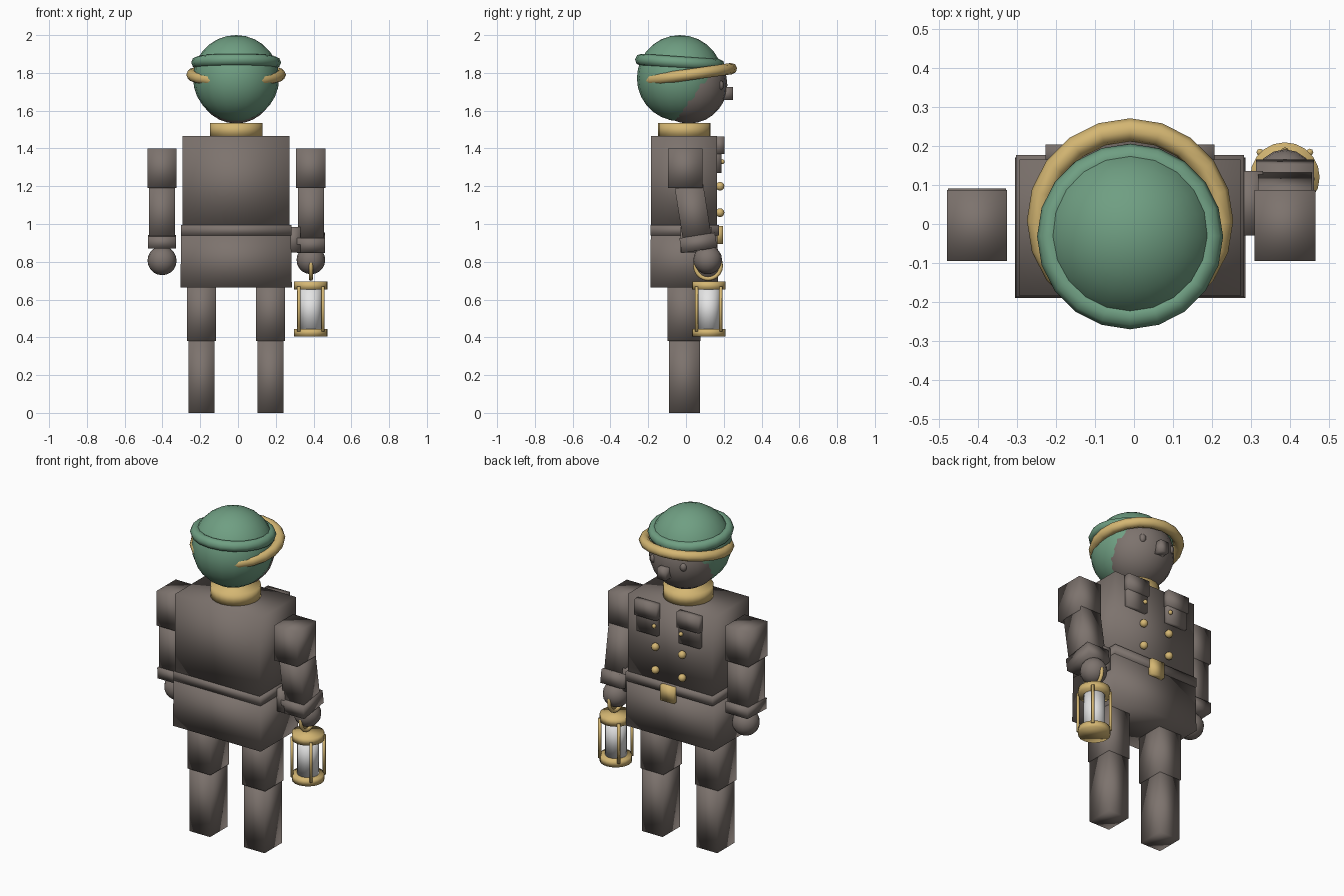
import bpy, bmesh, math
from mathutils import Matrix, Vector

if "Cube" in bpy.data.objects:
    bpy.data.objects.remove(bpy.data.objects["Cube"])


def material(name, r, g, b):
    m = bpy.data.materials.new(name)
    m.diffuse_color = (r, g, b, 1)
    m.use_nodes = True
    m.node_tree.nodes["Principled BSDF"].inputs["Base Color"].default_value = m.diffuse_color
    return m


CLOTH = material("grey_brown", 0.205, 0.172, 0.155)
GOLD = material("gold", 0.66, 0.47, 0.17)
GREEN = material("soft_green", 0.16, 0.345, 0.225)
GLASS = material("pale_glass", 0.78, 0.78, 0.78)
CX = -0.01  # middle line of the body


def finish(bm, name, mat):
    me = bpy.data.meshes.new(name)
    bmesh.ops.recalc_face_normals(bm, faces=bm.faces)
    for f in bm.faces:
        f.smooth = True
    bm.to_mesh(me)
    bm.free()
    me.materials.append(mat)
    ob = bpy.data.objects.new(name, me)
    bpy.context.collection.objects.link(ob)
    return ob


def box(name, x, y, z, mat=CLOTH, tilt=0, taper=1):
    """Box from (min, max) ranges; tilt about x in degrees, taper scales the top."""
    bm = bmesh.new()
    bmesh.ops.create_cube(bm, size=1)
    for v in bm.verts:
        k = taper if v.co.z > 0 else 1
        v.co = Vector((v.co.x * (x[1] - x[0]) * k, v.co.y * (y[1] - y[0]) * k, v.co.z * (z[1] - z[0])))
    c = Vector((sum(x) / 2, sum(y) / 2, sum(z) / 2))
    bm.transform(Matrix.Translation(c) @ Matrix.Rotation(math.radians(tilt), 4, 'X'))
    return finish(bm, name, mat)


def ball(name, c, r, mat, u=16, v=10, scale=(1, 1, 1)):
    bm = bmesh.new()
    bmesh.ops.create_uvsphere(bm, u_segments=u, v_segments=v, radius=r)
    bm.transform(Matrix.Translation(c) @ Matrix.Diagonal((*scale, 1)))
    return finish(bm, name, mat)


def drum(name, x, y, z, r, mat, n=20):
    bm = bmesh.new()
    bmesh.ops.create_cone(bm, cap_ends=True, segments=n, radius1=r, radius2=r, depth=z[1] - z[0])
    bm.transform(Matrix.Translation((x, y, sum(z) / 2)))
    return finish(bm, name, mat)


def ring(name, c, major, minor, mat, rot, n=20, m=8):
    bm = bmesh.new()
    grid = []
    for i in range(n):
        a = math.tau * (i + 0.0) / n + math.pi / 2
        row = []
        for j in range(m):
            b = math.tau * j / m
            d = major + minor * math.cos(b)
            row.append(bm.verts.new((d * math.cos(a), d * math.sin(a), minor * math.sin(b))))
        grid.append(row)
    for i in range(n):
        for j in range(m):
            i2, j2 = (i + 1) % n, (j + 1) % m
            bm.faces.new((grid[i][j], grid[i2][j], grid[i2][j2], grid[i][j2]))
    bm.transform(Matrix.Translation(c) @ rot)
    return finish(bm, name, mat)


def rot(deg, axis):
    return Matrix.Rotation(math.radians(deg), 4, axis)


def span(c, half):
    return (c - half, c + half)


# legs
for side, s in (("left", -1), ("right", 1)):
    x = CX + s * 0.183
    box(side + "_lower_leg", span(x, 0.069), (-0.09, 0.075), (0, 0.385))
    box(side + "_upper_leg", span(x, 0.077), (-0.097, 0.078), (0.38, 0.70))

# body
box("coat_skirt", span(CX, 0.295), (-0.189, 0.17), (0.665, 0.95), taper=0.985)
box("belt", span(CX, 0.292), (-0.187, 0.176), (0.94, 0.995))
box("coat", span(CX, 0.283), (-0.184, 0.165), (0.98, 1.465))
box("belt_buckle", span(CX, 0.045), (0.15, 0.197), (0.895, 0.99), GOLD)
box("hip_pouch", (0.26, 0.33), (-0.03, 0.135), (0.85, 0.985))

# chest pockets and buttons
for side, s in (("left", -1), ("right", 1)):
    box(side + "_pocket", span(CX + s * 0.142, 0.07), (0.15, 0.188), (1.27, 1.46))
    box(side + "_pocket_flap", span(CX + s * 0.142, 0.074), (0.15, 0.203), (1.37, 1.463))
    ball(side + "_pocket_button", (CX + s * 0.09, 0.192, 1.33), 0.013, GOLD, 10, 6)
    for i, z in enumerate((1.06, 1.2)):
        ball(f"{side}_button_{i}", (CX + s * 0.09, 0.18, z), 0.023, GOLD, 12, 8)

# straight arm
AX = -0.402
box("left_upper_arm", span(AX, 0.077), (-0.095, 0.087), (1.19, 1.4))
box("left_lower_arm", span(AX, 0.069), (-0.083, 0.077), (0.92, 1.2))
box("left_cuff", span(AX, 0.074), (-0.093, 0.09), (0.873, 0.938), tilt=2)
ball("left_hand", (AX, 0.0, 0.806), 0.077, CLOTH)

# forward arm
BX = 0.386
box("right_upper_arm", span(BX, 0.078), (-0.095, 0.087), (1.19, 1.4))
box("right_lower_arm", span(BX, 0.069), span(0.038, 0.076), (0.92, 1.2), tilt=9)
box("right_cuff", span(BX, 0.074), span(0.065, 0.095), (0.86, 0.94), tilt=9)
ball("right_hand", (BX, 0.115, 0.81), 0.076, CLOTH)

# lantern
LY = 0.12
drum("lantern_base", BX, LY, (0.405, 0.445), 0.089, GOLD)
drum("lantern_glass", BX, LY, (0.44, 0.66), 0.06, GLASS)
drum("lantern_top", BX, LY, (0.652, 0.695), 0.089, GOLD)
for i in range(4):
    a = math.pi / 4 + i * math.pi / 2
    drum(f"lantern_post_{i}", BX + 0.09 * math.cos(a), LY + 0.09 * math.sin(a),
         (0.43, 0.67), 0.009, GOLD, 8)
ring("lantern_handle", (BX, LY - 0.003, 0.778), 0.068, 0.011, GOLD, rot(90, 'Y'))

# collar and head
drum("collar", CX, -0.008, (1.46, 1.535), 0.139, GOLD, 24)
ball("head", (CX, 0.015, 1.736), 0.204, CLOTH, 20, 14)
box("nose", span(CX, 0.028), (0.18, 0.25), (1.657, 1.725))
for side, s in (("left", -1), ("right", 1)):
    ball(side + "_eye", (CX + s * 0.1, 0.18, 1.735), 0.026, CLOTH, 10, 8, (0.8, 0.8, 1))

# hat
ball("hat_crown", (CX, -0.032, 1.772), 0.228, GREEN, 20, 14)
ring("hat_band", (CX, -0.032, 1.855), 0.206, 0.032, GREEN, rot(-4, 'X'))
ring("hat_brim", (CX - 0.0, 0.009, 1.79), 0.234, 0.03, GOLD, rot(8, 'X'))
